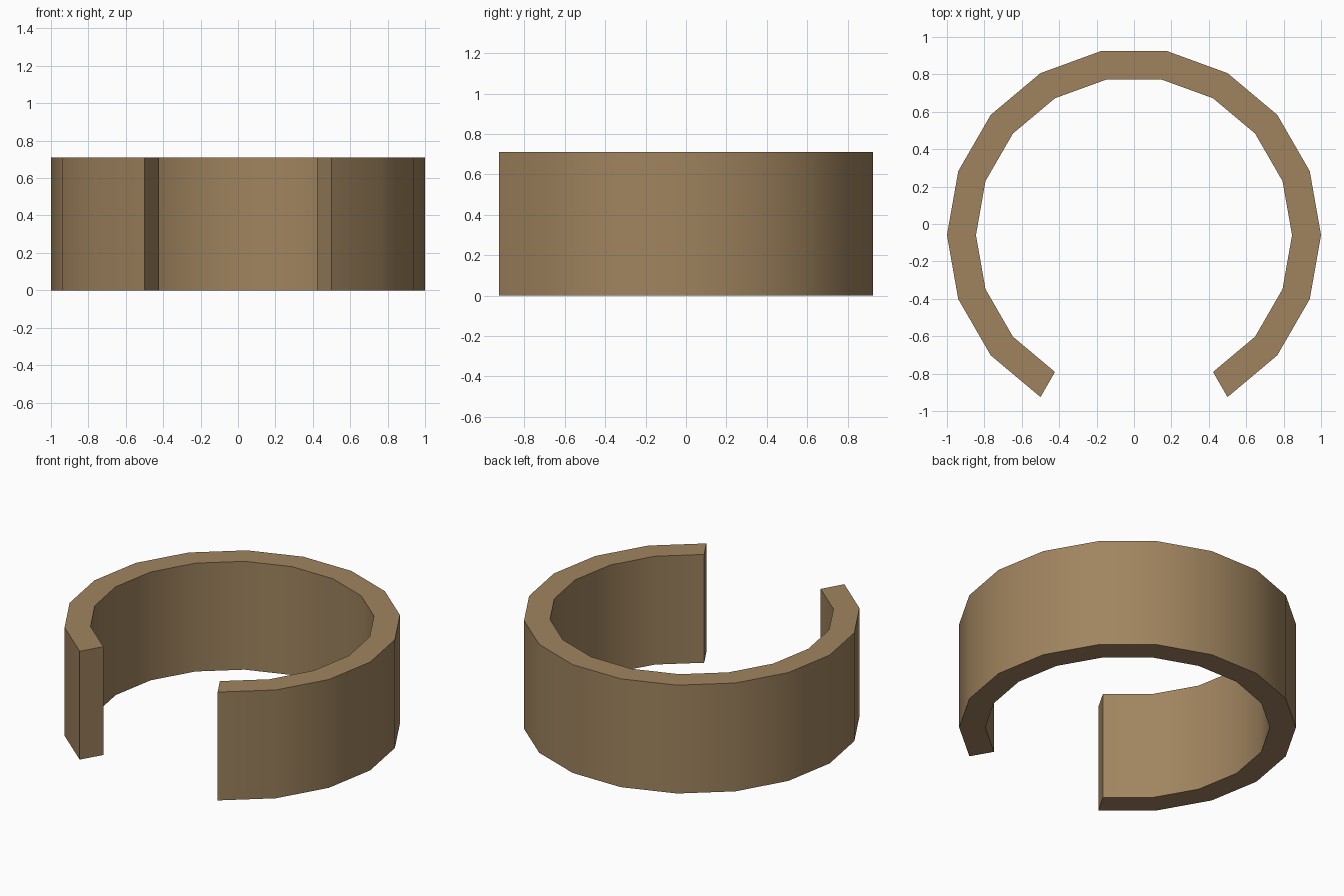
import bpy, bmesh, math

if "Cube" in bpy.data.objects:
    bpy.data.objects.remove(bpy.data.objects["Cube"])

HEIGHT, OUTER, INNER = 0.71, 1.0, 0.845
STEPS, START, STEP = 15, -60, 20      # open band, 20 degrees per facet
Y_OFF = -(math.sin(math.radians(80)) - math.sin(math.radians(60))) / 2

mat = bpy.data.materials.new("tan brown")
mat.diffuse_color = (0.352, 0.231, 0.114, 1)
mat.use_nodes = True
mat.node_tree.nodes["Principled BSDF"].inputs["Base Color"].default_value = mat.diffuse_color

# C-shaped profile: outer arc, then inner arc back
bm = bmesh.new()


def arc(radius):
    angles = [math.radians(START + STEP * i) for i in range(STEPS + 1)]
    return [[bm.verts.new((radius * math.cos(a), radius * math.sin(a) + Y_OFF, z))
             for a in angles] for z in (0, HEIGHT)]


out_lo, out_hi = arc(OUTER)
in_lo, in_hi = arc(INNER)

# Walls, top and bottom of each facet
for i in range(STEPS):
    j = i + 1
    bm.faces.new((out_lo[i], out_lo[j], out_hi[j], out_hi[i]))
    bm.faces.new((in_lo[j], in_lo[i], in_hi[i], in_hi[j]))
    bm.faces.new((out_hi[i], out_hi[j], in_hi[j], in_hi[i]))
    bm.faces.new((out_lo[j], out_lo[i], in_lo[i], in_lo[j]))

# End caps at the gap
for k in (0, STEPS):
    bm.faces.new((out_lo[k], out_hi[k], in_hi[k], in_lo[k]))
bmesh.ops.recalc_face_normals(bm, faces=bm.faces)

mesh = bpy.data.meshes.new("open_cuff")
bm.to_mesh(mesh)
bm.free()
mesh.materials.append(mat)
cuff = bpy.data.objects.new("open_cuff", mesh)
bpy.context.collection.objects.link(cuff)

# Smooth curved walls, sharp rims
bpy.context.view_layer.objects.active = cuff
cuff.select_set(True)
bpy.ops.object.shade_smooth_by_angle(angle=math.radians(30))
